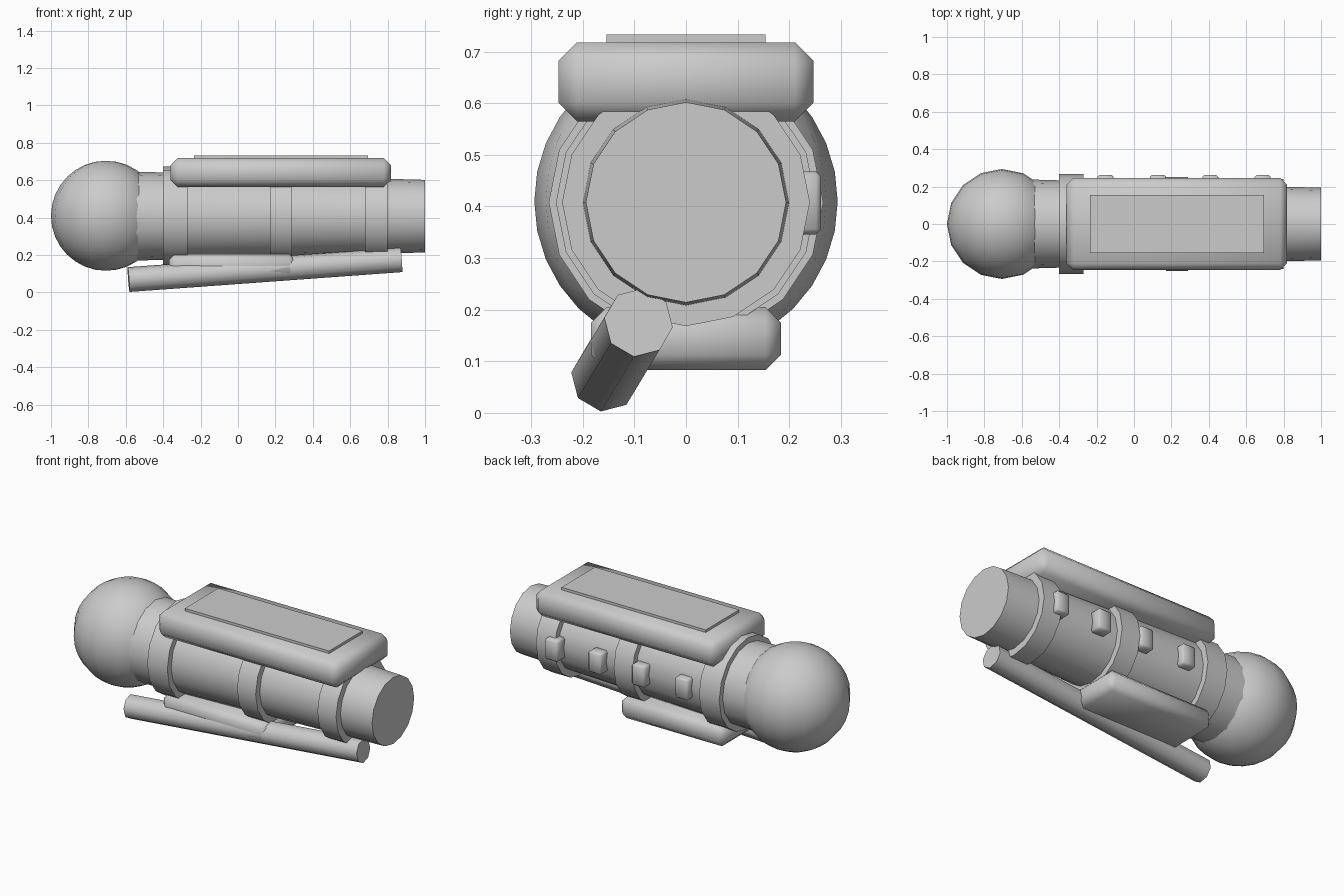
import bpy
from math import pi, radians
from mathutils import Vector, Matrix

cube = bpy.data.objects.get("Cube")
if cube:
    bpy.data.objects.remove(cube, do_unlink=True)

grey = bpy.data.materials.new("plain_grey")
grey.use_nodes = True
COLOUR = (0.6, 0.6, 0.6, 1)
grey.diffuse_color = COLOUR
grey.node_tree.nodes["Principled BSDF"].inputs["Base Color"].default_value = COLOUR

AXIS_Z = 0.408  # height of the barrel's centre line


def finish(name, angle=30):
    ob = bpy.context.object
    ob.name = name
    ob.data.materials.append(grey)
    bpy.ops.object.shade_smooth_by_angle(angle=radians(angle))
    return ob


def barrel(name, x0, x1, r0, r1):
    """Sixteen-sided tube along x, possibly tapered."""
    bpy.ops.mesh.primitive_cone_add(
        vertices=16, radius1=r0, radius2=r1, depth=x1 - x0,
        location=((x0 + x1) / 2, 0, AXIS_Z), rotation=(0, pi / 2, 0))
    return finish(name)


def box(name, low, high, bevel=0):
    """Box between two corners, with chamfered edges."""
    low, high = Vector(low), Vector(high)
    bpy.ops.mesh.primitive_cube_add(size=1, location=(low + high) / 2)
    ob = bpy.context.object
    ob.data.transform(Matrix.Diagonal((*(high - low), 1)))
    if bevel:
        mod = ob.modifiers.new("chamfer", 'BEVEL')
        mod.width = bevel
        mod.segments = 1
        bpy.ops.object.modifier_apply(modifier=mod.name)
    return finish(name, 50)


# Round head and tapered barrel
bpy.ops.mesh.primitive_uv_sphere_add(segments=16, ring_count=16, radius=0.294,
                                     location=(-0.706, 0, AXIS_Z + 0.002))
finish("round_head")
barrel("main_barrel", -0.7, 1.0, 0.242, 0.194)

# Raised bands
for name, x0, x1, r in (("head_band", -0.4, -0.27, 0.266),
                        ("middle_band", 0.17, 0.29, 0.252),
                        ("tail_band", 0.68, 0.8, 0.24)):
    barrel(name, x0, x1, r, r)

# Upper housing with cover plate, and lower housing
box("top_housing", (-0.36, -0.247, 0.565), (0.817, 0.247, 0.718), 0.036)
box("top_plate", (-0.235, -0.154, 0.7), (0.695, 0.154, 0.733))
box("lower_housing", (-0.37, -0.184, 0.083), (0.305, 0.184, 0.205), 0.03)

# Row of buttons along the back
for i in range(4):
    x = -0.152 + 0.28 * i
    box(f"button_{i + 1}", (x - 0.043, 0.185, 0.346), (x + 0.043, 0.262, 0.468), 0.01)

# Slanted rod below the barrel
start, end = Vector((-0.585, -0.156, 0.069)), Vector((0.873, -0.092, 0.175))
along = end - start
bpy.ops.mesh.primitive_cylinder_add(vertices=8, radius=0.067, depth=along.length,
                                    location=(start + end) / 2)
rod = finish("slanted_rod", 50)
rod.data.transform(Matrix.Rotation(radians(-8), 4, 'Z'))
rod.rotation_euler = along.to_track_quat('Z', 'Y').to_euler()
